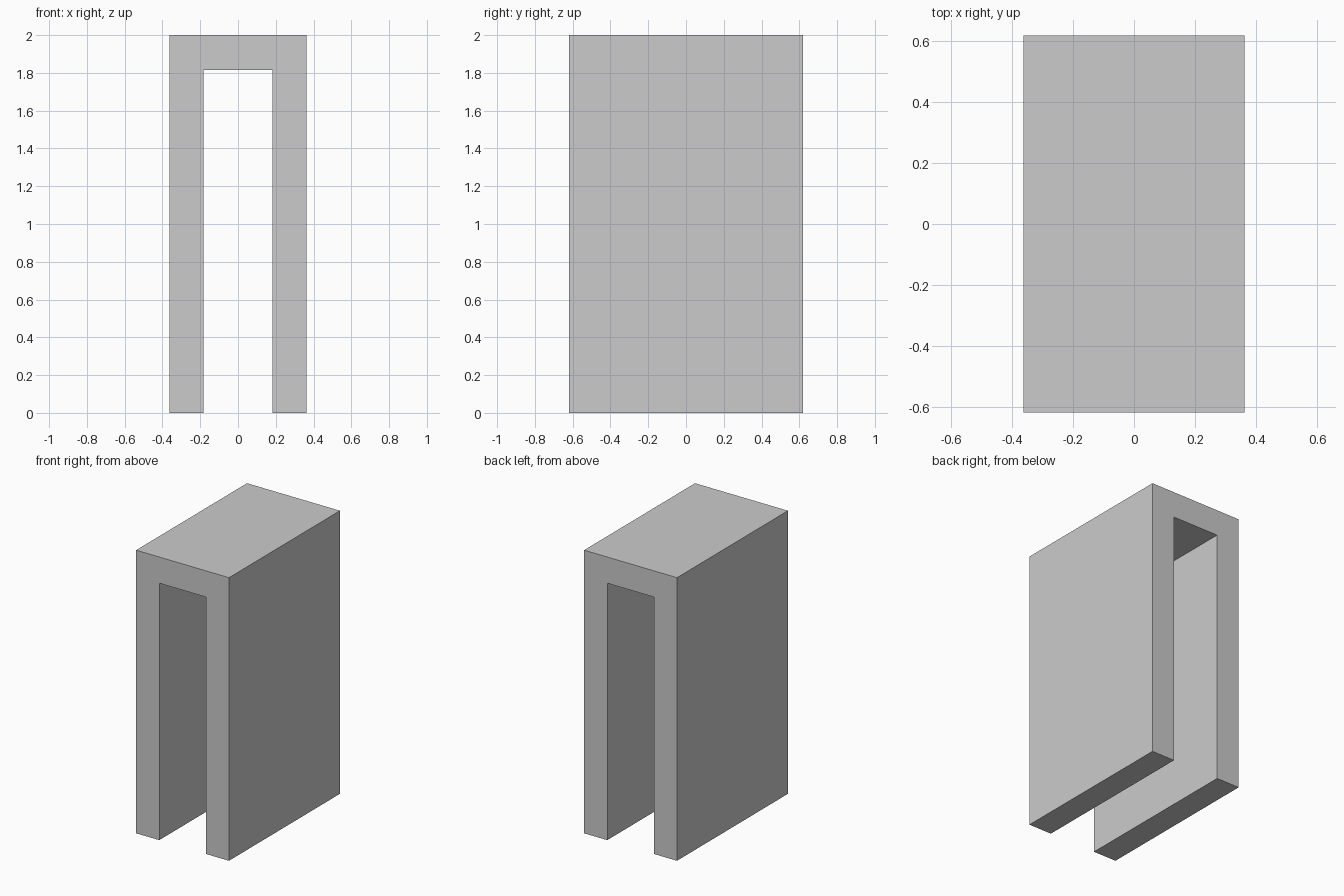
import bpy, bmesh

if "Cube" in bpy.data.objects:
    bpy.data.objects.remove(bpy.data.objects["Cube"])

W, D, H = 0.363, 0.619, 2.0      # half width, half depth, height
IW, IH = 0.182, 1.815            # opening half width and height

# Arch profile in the XZ plane, extruded front to back
profile = [(-W, 0), (-IW, 0), (-IW, IH), (IW, IH), (IW, 0), (W, 0), (W, H), (-W, H)]

bm = bmesh.new()
face = bm.faces.new([bm.verts.new((x, -D, z)) for x, z in profile])
ext = bmesh.ops.extrude_face_region(bm, geom=[face], use_keep_orig=True)
verts = [g for g in ext["geom"] if isinstance(g, bmesh.types.BMVert)]
bmesh.ops.translate(bm, verts=verts, vec=(0, 2 * D, 0))
bmesh.ops.recalc_face_normals(bm, faces=bm.faces)

mesh = bpy.data.meshes.new("square_arch")
bm.to_mesh(mesh)
bm.free()
bpy.context.collection.objects.link(bpy.data.objects.new("square_arch", mesh))
